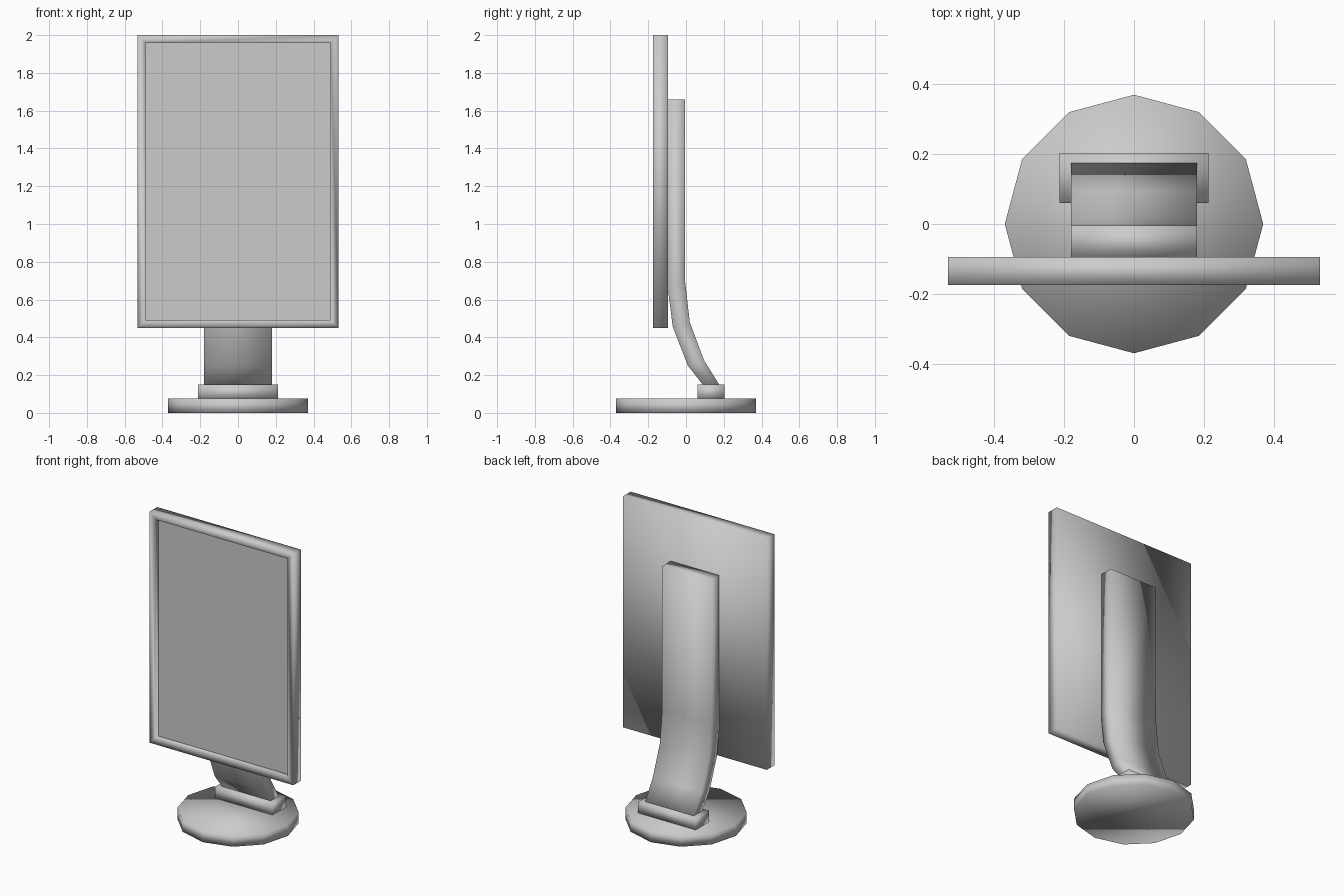
import bpy, bmesh
from mathutils import Vector

cube = bpy.data.objects.get("Cube")
if cube:
    bpy.data.objects.remove(cube, do_unlink=True)

GREY = (0.6, 0.6, 0.6, 1)
mat = bpy.data.materials.new("light grey plastic")
mat.use_nodes = True
mat.diffuse_color = GREY
for node in mat.node_tree.nodes:
    if node.type == 'BSDF_PRINCIPLED':
        node.inputs["Base Color"].default_value = GREY


def finish(bm, name):
    """Turn a bmesh into a soft-shaded object."""
    bmesh.ops.recalc_face_normals(bm, faces=bm.faces)
    for f in bm.faces:
        f.smooth = True
    mesh = bpy.data.meshes.new(name)
    bm.to_mesh(mesh)
    bm.free()
    mesh.materials.append(mat)
    obj = bpy.data.objects.new(name, mesh)
    bpy.context.collection.objects.link(obj)
    return obj


def add_box(bm, low, high):
    low, high = Vector(low), Vector(high)
    verts = bmesh.ops.create_cube(bm, size=1)["verts"]
    for v in verts:
        v.co = (low + high) / 2 + v.co * (high - low)


# Display housing with a recessed front opening
SIDE, BORDER, DEPTH = 0.533, 0.06, 0.035
FRONT, BACK, LOW, TOP = -0.175, -0.095, 0.45, 2.0
bm = bmesh.new()
add_box(bm, (-SIDE, FRONT, LOW), (SIDE, BACK, TOP))
front = min(bm.faces, key=lambda f: f.calc_center_median().y)
bmesh.ops.inset_region(bm, faces=[front], thickness=BORDER)
lip = [v.co.copy() for v in front.verts]
ext = bmesh.ops.extrude_face_region(bm, geom=[front])["geom"]
floor = [v for v in ext if isinstance(v, bmesh.types.BMVert)]
bmesh.ops.translate(bm, verts=floor, vec=(0, DEPTH, 0))
bmesh.ops.delete(bm, geom=[f for f in bm.faces if all(
    abs(v.co.y - FRONT) < 1e-4 and abs(v.co.x) < SIDE - 0.01 for v in f.verts)],
    context='FACES')
panel = [f for f in bm.faces if all(v in floor for v in f.verts)]
bmesh.ops.delete(bm, geom=panel, context='FACES_ONLY')
finish(bm, "display_housing")

# Flat screen panel at the bottom of the recess
bm = bmesh.new()
bm.faces.new([bm.verts.new(p + Vector((0, DEPTH, 0))) for p in lip])
screen = finish(bm, "screen")
if screen.data.polygons[0].normal.y > 0:
    screen.data.flip_normals()

# Curved stand neck: a side profile swept across the width
profile = [(-0.095, 1.66), (-0.095, 0.65), (-0.07, 0.455), (0.01, 0.25), (0.12, 0.11),
           (0.2, 0.11), (0.095, 0.28), (0.02, 0.48), (-0.005, 0.7), (-0.005, 1.66)]
HALF = 0.18
bm = bmesh.new()
left, right = ([bm.verts.new((x, y, z)) for y, z in profile] for x in (HALF, -HALF))
n = len(profile)
for i in range(n):
    j = (i + 1) % n
    bm.faces.new((left[i], left[j], right[j], right[i]))
for side in (left, right):
    for i in range(n // 2 - 1):
        bm.faces.new((side[i], side[i + 1], side[n - 2 - i], side[n - 1 - i]))
finish(bm, "stand_neck")

# Collar holding the neck
bm = bmesh.new()
add_box(bm, (-0.213, 0.06, 0.07), (0.213, 0.203, 0.15))
finish(bm, "neck_collar")

# Twelve-sided base with a corner facing front
bm = bmesh.new()
bmesh.ops.create_cone(bm, cap_ends=True, segments=12, radius1=0.37, radius2=0.37, depth=0.075)
bmesh.ops.translate(bm, verts=bm.verts, vec=(0, 0, 0.0375))
finish(bm, "base")
